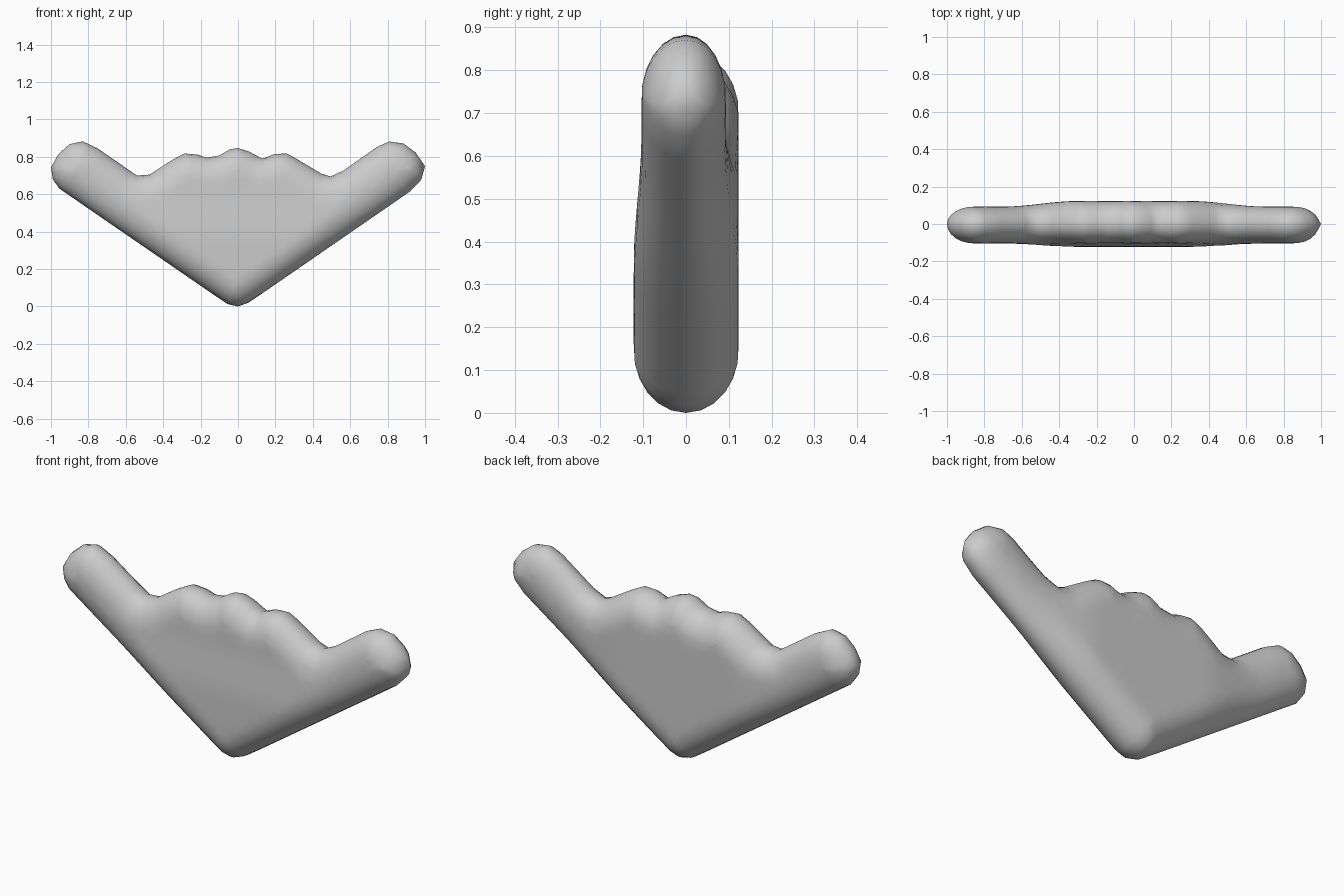
import bpy
import bmesh
import math
from mathutils import Vector
from mathutils.geometry import delaunay_2d_cdt

if "Cube" in bpy.data.objects:
    bpy.data.objects.remove(bpy.data.objects["Cube"])

# Front outline (x, z), counter-clockwise from the bottom tip
OUTLINE = [
    (0, 0), (.055, .02), (.13, .07), (.92, .615), (.98, .678), (1, .75),
    (.95, .823), (.885, .871), (.81, .882), (.746, .855), (.564, .727),
    (.495, .695), (.446, .71), (.313, .79), (.26, .818), (.195, .815),
    (.13, .79), (.06, .828), (0, .847), (-.045, .84), (-.1, .807),
    (-.168, .796), (-.217, .812), (-.286, .818), (-.35, .785), (-.473, .705),
    (-.54, .70), (-.75, .845), (-.83, .883), (-.9, .868), (-.96, .815),
    (-1, .745), (-.99, .68), (-.955, .63), (-.126, .06), (-.056, .013)]
ROUND = 0.14      # width of the rounded rim
STEP = 0.04


def resample(points):
    out = []
    for a, b in zip(points, points[1:] + points[:1]):
        a, b = Vector(a), Vector(b)
        n = max(1, round((b - a).length / STEP))
        out += [a.lerp(b, i / n) for i in range(n)]
    return out


def edge_distance(p, loop):
    best = 9.0
    for a, b in zip(loop, loop[1:] + loop[:1]):
        e = b - a
        t = max(0, min(1, (p - a).dot(e) / e.length_squared))
        best = min(best, (p - a - e * t).length)
    return best


def inside(p, loop):
    hit = False
    for a, b in zip(loop, loop[1:] + loop[:1]):
        if (a.y > p.y) != (b.y > p.y):
            if p.x < a.x + (p.y - a.y) * (b.x - a.x) / (b.y - a.y):
                hit = not hit
    return hit


def ramp(v, lo, hi):
    t = max(0, min(1, (v - lo) / (hi - lo)))
    return t * t * (3 - 2 * t)


def thickness(p, side):
    # Wings are thinner than the middle; the front also thins upward
    arm = ramp(abs(p.x), .3, .7)
    if side > 0:
        return .123 - .030 * arm
    return .122 - .018 * max(ramp(p.y, .35, .65), arm)


loop = resample(OUTLINE)
shape = [Vector(p) for p in OUTLINE]
points = list(loop)

# Inset rings that carry the rounded rim
for depth in (.006, .022, .048, .08, .115):
    for i, p in enumerate(loop):
        d = (loop[(i + 1) % len(loop)] - loop[i - 1]).normalized()
        q = p + Vector((-d.y, d.x)) * depth
        if inside(q, shape) and edge_distance(q, shape) > depth * .9:
            points.append(q)

# Regular points over the broad faces
for ix in range(-24, 25):
    for iz in range(1, 23):
        q = Vector((ix * STEP, iz * STEP))
        if inside(q, shape) and edge_distance(q, shape) > .13:
            points.append(q)

verts, _, faces, *_ = delaunay_2d_cdt(
    points, [], [list(range(len(loop)))], 1, 1e-4)

# Puffed body: front and back sheets meeting at the rim
bm = bmesh.new()
dist = [edge_distance(v, shape) for v in verts]
for side in (-1, 1):
    sheet = []
    for p, d in zip(verts, dist):
        t = min(d / ROUND, 1)
        y = side * thickness(p, side) * math.sqrt(max(0, 1 - (1 - t) ** 2))
        sheet.append(bm.verts.new((p.x, y if d > 1e-3 else 0, p.y)))
    for f in faces:
        bm.faces.new([sheet[i] for i in f])
bmesh.ops.remove_doubles(bm, verts=bm.verts, dist=1e-4)
bmesh.ops.recalc_face_normals(bm, faces=bm.faces)
for f in bm.faces:
    f.smooth = True
mesh = bpy.data.meshes.new("winged_body")
bm.to_mesh(mesh)
bm.free()
body = bpy.data.objects.new("winged_body", mesh)
bpy.context.collection.objects.link(body)
